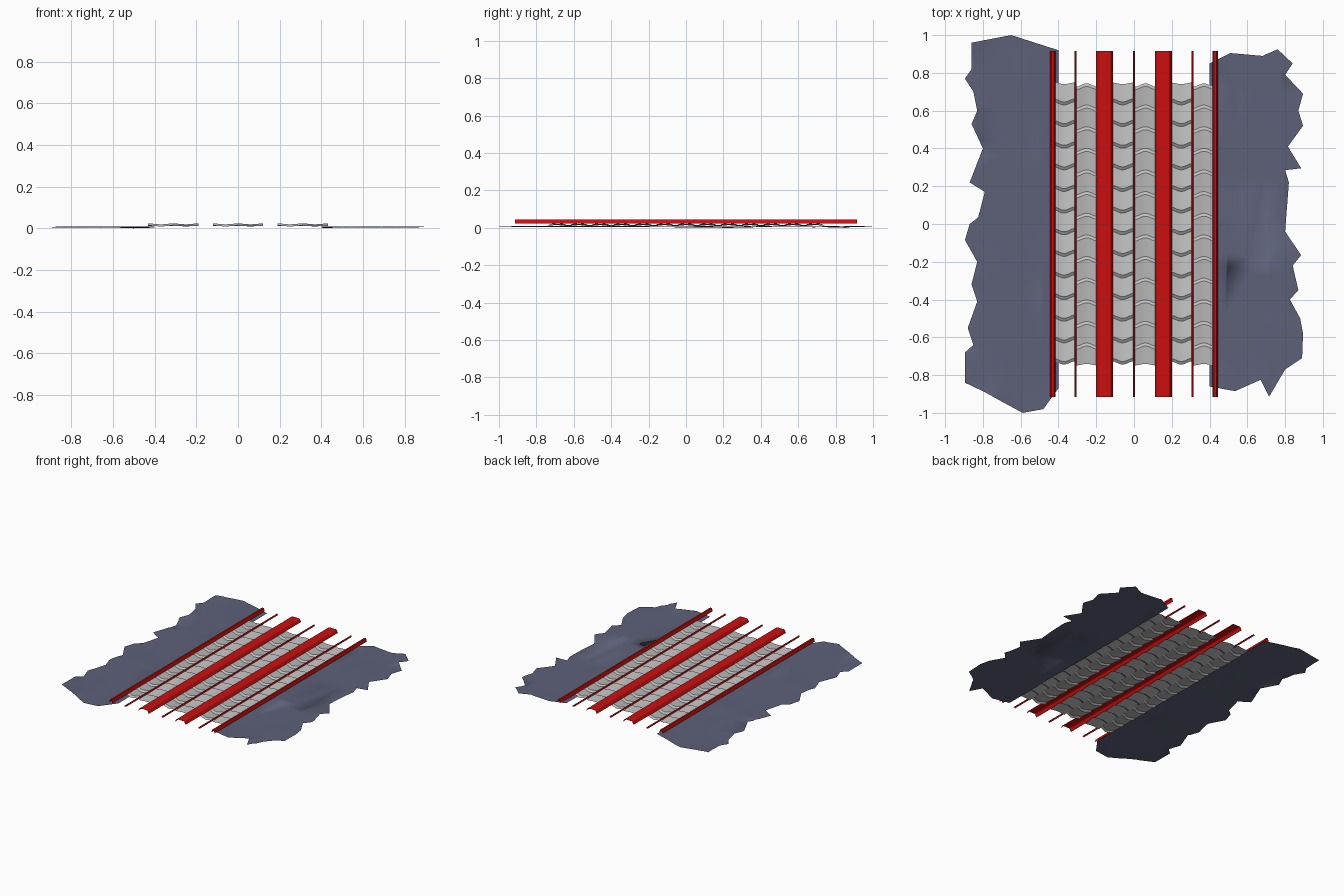
import bpy, bmesh, math, random

random.seed(4)
cube = bpy.data.objects.get("Cube")
if cube:
    bpy.data.objects.remove(cube)


def material(name, rgb):
    m = bpy.data.materials.new(name)
    m.use_nodes = True
    m.diffuse_color = (*rgb, 1)
    m.node_tree.nodes["Principled BSDF"].inputs["Base Color"].default_value = (*rgb, 1)
    return m


slate = material("slate blue", (0.11, 0.12, 0.19))
red = material("rail red", (0.60, 0.005, 0.005))
grey = material("tile grey", (0.52, 0.52, 0.52))


def add_object(name, bm, mat):
    mesh = bpy.data.meshes.new(name)
    bm.to_mesh(mesh)
    bm.free()
    mesh.materials.append(mat)
    ob = bpy.data.objects.new(name, mesh)
    bpy.context.collection.objects.link(ob)
    return ob


def grid_surface(bm, rows):
    """Join equal-length rows of points with quads."""
    vs = [[bm.verts.new(p) for p in row] for row in rows]
    for a, b in zip(vs, vs[1:]):
        for i in range(len(a) - 1):
            bm.faces.new((a[i], a[i + 1], b[i + 1], b[i]))
    bmesh.ops.recalc_face_normals(bm, faces=bm.faces)
    if sum(f.normal.z * f.calc_area() for f in bm.faces) < 0:
        bmesh.ops.reverse_faces(bm, faces=bm.faces)


# Open-ended rails: a bent profile swept along y
def rail(name, x, profile, half=0.915):
    bm = bmesh.new()
    grid_surface(bm, [[(x + px, y, pz) for px, pz in profile] for y in (-half, half)])
    add_object(name, bm, red)


wide = [(-0.045, 0.022), (-0.034, 0.042), (-0.029, 0.045),
        (0.029, 0.045), (0.034, 0.042), (0.045, 0.022)]
edge = [(-0.014, 0.022), (-0.006, 0.045), (0.006, 0.045), (0.014, 0.022)]
thin = [(-0.006, 0.022), (-0.002, 0.032), (0.002, 0.032), (0.006, 0.022)]
for side, s in (("left", 1), ("right", -1)):
    rail(side + "_wide_ridge", s * 0.155, wide)
    rail(side + "_edge_rail", s * 0.43, edge)
    rail(side + "_thin_rail", s * 0.31, thin)
rail("middle_thin_rail", 0, thin)


# Stepped tile sheets with a scalloped step line; turn = -1 is the half-turned sheet
def tile_sheet(name, x_mid, width, turn, rows=13, pitch=0.1145, n=16):
    bm = bmesh.new()
    start = -0.735
    pts = []
    for r in range(rows):
        for dy, z in ((0.0, 0.011), (0.016, 0.021)):
            row = []
            for i in range(n + 1):
                t = i / n
                wave = math.cos(2 * math.pi * t)
                y = start + r * pitch + dy + 0.009 * wave
                row.append((x_mid + turn * (t - 0.5) * width, turn * y,
                            z + 0.002 * wave))
            pts.append(row)
    # final short lip closing the sheet
    if rows:
        pts.append([(x, turn * 0.745 + turn * 0.004 * math.cos(2 * math.pi * i / n), 0.0115)
                    for i, (x, y, z) in enumerate(pts[-1])])
    grid_surface(bm, pts)
    ob = add_object(name, bm, grey)
    for p in ob.data.polygons:
        p.use_smooth = True
    bpy.context.view_layer.objects.active = ob
    bpy.ops.object.select_all(action='DESELECT')
    ob.select_set(True)
    bpy.ops.object.shade_smooth_by_angle(angle=math.radians(25))


for label, x in (("right", -0.31), ("middle", 0.0), ("left", 0.31)):
    tile_sheet(label + "_tiles_a", x - 0.06, 0.122, 1)
    tile_sheet(label + "_tiles_b", x + 0.06, 0.122, -1)


# Ragged crumpled ground sheets
def ground(name, outline):
    bm = bmesh.new()
    bm.faces.new([bm.verts.new((x, y, 0.006)) for x, y in outline])
    cuts = [((0, -0.9 + 0.15 * i + random.uniform(-0.04, 0.04), 0),
             (random.uniform(-0.25, 0.25), 1, 0)) for i in range(13)]
    cuts += [((s * (0.5 + 0.1 * i), 0, 0), (1, random.uniform(-0.06, 0.06), 0))
             for i in range(4) for s in (-1, 1)]
    for co, no in cuts:
        bmesh.ops.bisect_plane(bm, geom=bm.verts[:] + bm.edges[:] + bm.faces[:],
                               plane_co=co, plane_no=no)
    bmesh.ops.triangulate(bm, faces=bm.faces)
    for v in bm.verts:
        v.co.z = random.uniform(0.003, 0.009)
    min(bm.verts, key=lambda v: v.co.z).co.z = 0
    bmesh.ops.recalc_face_normals(bm, faces=bm.faces)
    if sum(f.normal.z for f in bm.faces) < 0:
        bmesh.ops.reverse_faces(bm, faces=bm.faces)
    ob = add_object(name, bm, slate)
    for p in ob.data.polygons:
        p.use_smooth = True


ground("right_ground", [
    (-.86, .96), (-.65, 1), (-.4, .92), (-.4, -.87), (-.48, -.98), (-.59, -1),
    (-.7, -.94), (-.79, -.89), (-.895, -.84), (-.895, -.68), (-.85, -.64),
    (-.88, -.55), (-.83, -.41), (-.86, -.32), (-.83, -.2), (-.895, -.085),
    (-.87, 0), (-.825, .035), (-.79, .17), (-.87, .22), (-.8, .4), (-.86, .53),
    (-.83, .6), (-.85, .7), (-.895, .77), (-.86, .82)])
ground("left_ground", [
    (.4, .85), (.51, .905), (.68, .89), (.76, .925), (.84, .85), (.8, .79),
    (.895, .69), (.87, .6), (.895, .52), (.815, .41), (.885, .295), (.8, .285),
    (.82, .22), (.8, -.04), (.885, -.165), (.84, -.22), (.87, -.35), (.825, -.4),
    (.88, -.5), (.895, -.58), (.89, -.71), (.8, -.77), (.715, -.915),
    (.67, -.825), (.535, -.885), (.4, -.86)])
